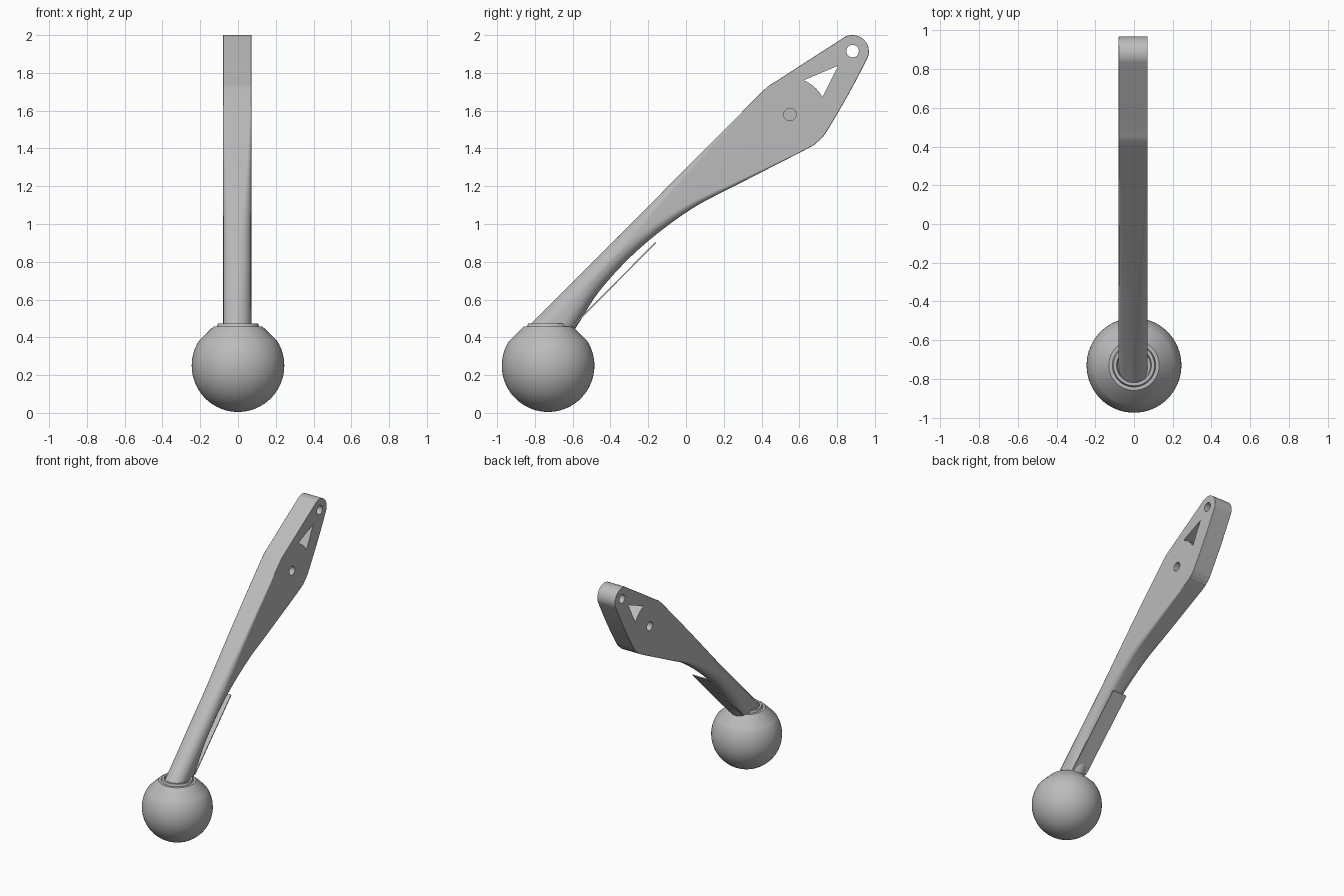
import bpy, bmesh, math
from mathutils import Vector, Matrix

if "Cube" in bpy.data.objects:
    bpy.data.objects.remove(bpy.data.objects["Cube"])

grey = bpy.data.materials.new("plain grey")
grey.use_nodes = True
colour = (0.5, 0.5, 0.5, 1)
grey.diffuse_color = colour
grey.node_tree.nodes["Principled BSDF"].inputs["Base Color"].default_value = colour

MID = -0.004      # centre of the arm in x
HALF = 0.075      # half the arm's thickness
R2 = math.sqrt(0.5)


def make(name, bm):
    bmesh.ops.recalc_face_normals(bm, faces=bm.faces)
    mesh = bpy.data.meshes.new(name)
    bm.to_mesh(mesh)
    bm.free()
    ob = bpy.data.objects.new(name, mesh)
    bpy.context.collection.objects.link(ob)
    mesh.materials.append(grey)
    return ob


def activate(ob):
    bpy.ops.object.select_all(action='DESELECT')
    ob.select_set(True)
    bpy.context.view_layer.objects.active = ob


def smooth(ob):
    activate(ob)
    bpy.ops.object.shade_smooth_by_angle(angle=math.radians(32))


def prism(name, outline, x0, x1):
    """Extrude a (y, z) outline along x."""
    bm = bmesh.new()
    face = bm.faces.new([bm.verts.new((x0, y, z)) for y, z in outline])
    new = bmesh.ops.extrude_face_region(bm, geom=[face])["geom"]
    bmesh.ops.translate(bm, vec=(x1 - x0, 0, 0),
                        verts=[v for v in new if isinstance(v, bmesh.types.BMVert)])
    return make(name, bm)


def arc(y, z, r, a0, a1, n):
    angles = [math.radians(a0 + (a1 - a0) * i / n) for i in range(n + 1)]
    return [(y + r * math.cos(a), z + r * math.sin(a)) for a in angles]


def cut(ob, cutter):
    mod = ob.modifiers.new("cut", 'BOOLEAN')
    mod.operation, mod.solver, mod.object = 'DIFFERENCE', 'EXACT', cutter
    activate(ob)
    bpy.ops.object.modifier_apply(modifier=mod.name)
    bpy.data.objects.remove(cutter)


def spline(a, b, c, d, t):
    return 0.5 * (2 * b + (c - a) * t + (2 * a - 5 * b + 4 * c - d) * t * t
                  + (3 * b - a - 3 * c + d) * t ** 3)


# Arm: sections along a 45 degree axis (distance, front edge, rear edge, corner radius)
keys = [Vector(k) for k in (
    (-0.30, -0.914, -0.700, 0.072), (-0.10, -0.914, -0.730, 0.072),
    (0.14, -0.914, -0.781, 0.064), (0.445, -0.914, -0.789, 0.056),
    (0.774, -0.915, -0.745, 0.035), (1.06, -0.916, -0.658, 0.018),
    (1.44, -0.917, -0.536, 0.004), (1.50, -0.917, -0.523, 0.004),
    (1.54, -0.914, -0.521, 0.004), (1.59, -0.902, -0.529, 0.004),
    (1.80, -0.857, -0.584, 0.004), (1.985, -0.816, -0.641, 0.004))]
stations = []
padded = [keys[0]] + keys + [keys[-1]]
for i in range(len(keys) - 1):
    for s in range(5):
        stations.append(spline(*padded[i:i + 4], s / 5))
# Rounded tip
for i in range(10):
    t = math.radians(14 + 8.2 * i)
    h = 0.087 * math.cos(t)
    stations.append(Vector((1.976 + 0.087 * math.sin(t), -0.73 - h, -0.73 + h,
                            min(0.004, h * 0.4))))


def section(u, front, rear, r):
    """Rounded rectangle across the arm."""
    centre, depth = (front + rear) / 2, (rear - front) / 2
    r = min(r, depth * 0.97)
    pts = []
    for q, (sx, sv) in enumerate(((1, 1), (-1, 1), (-1, -1), (1, -1))):
        for k in range(6):
            a = math.radians(90 * q + 18 * k)
            x = MID + sx * (HALF - r) + r * math.cos(a)
            v = centre + sv * (depth - r) + r * math.sin(a)
            pts.append((x, (u + v) * R2, (u - v) * R2))
    return pts


bm = bmesh.new()
rings = [[bm.verts.new(p) for p in section(*s)] for s in stations]
for a, b in zip(rings, rings[1:]):
    for i in range(len(a)):
        j = (i + 1) % len(a)
        bm.faces.new((a[i], a[j], b[j], b[i]))
bm.faces.new(rings[0])
bm.faces.new(rings[-1])
arm = make("lever_arm", bm)

# Tip hole, window with an arched side, and a blind pivot hole on each face
cut(arm, prism("tip_cutter", arc(0.882, 1.915, 0.033, 0, 345, 23), -0.3, 0.3))
cut(arm, prism("window_cutter", arc(0.55, 1.58, 0.195, 28, 68, 10) + [(0.805, 1.838)],
               -0.3, 0.3))
for side in (-1, 1):
    cut(arm, prism("pivot_cutter", arc(0.55, 1.58, 0.033, 0, 345, 23),
                   MID + side * 0.03, MID + side * 0.2))
smooth(arm)
arm.modifiers.new("even shading", 'WEIGHTED_NORMAL').keep_sharp = True

# Ball knob with chamfered neck and raised collar
profile = [(0, 0.005)] + arc(0, 0.25, 0.245, -86, 32, 30)
profile += [(0.13, 0.457), (0.112, 0.457), (0.106, 0.473), (0.09, 0.473),
            (0.085, 0.455), (0, 0.455)]
bm = bmesh.new()
verts = [bm.verts.new((r, 0, z)) for r, z in profile]
edges = [bm.edges.new(pair) for pair in zip(verts, verts[1:])]
bmesh.ops.spin(bm, geom=verts + edges, cent=(0, 0, 0), axis=(0, 0, 1),
               angle=math.tau, steps=64)
bmesh.ops.remove_doubles(bm, verts=bm.verts, dist=1e-4)
bm.transform(Matrix.Translation((0, -0.73, 0)))
smooth(make("ball_knob", bm))

# Thin tongue behind the lower arm
t = 0.0025
prism("rear_tongue", [(-0.6 - t, 0.459 + t), (-0.6 + t, 0.459 - t),
                      (-0.16 + t, 0.902 - t), (-0.16 - t, 0.902 + t)],
      MID - 0.06, MID + 0.06)
